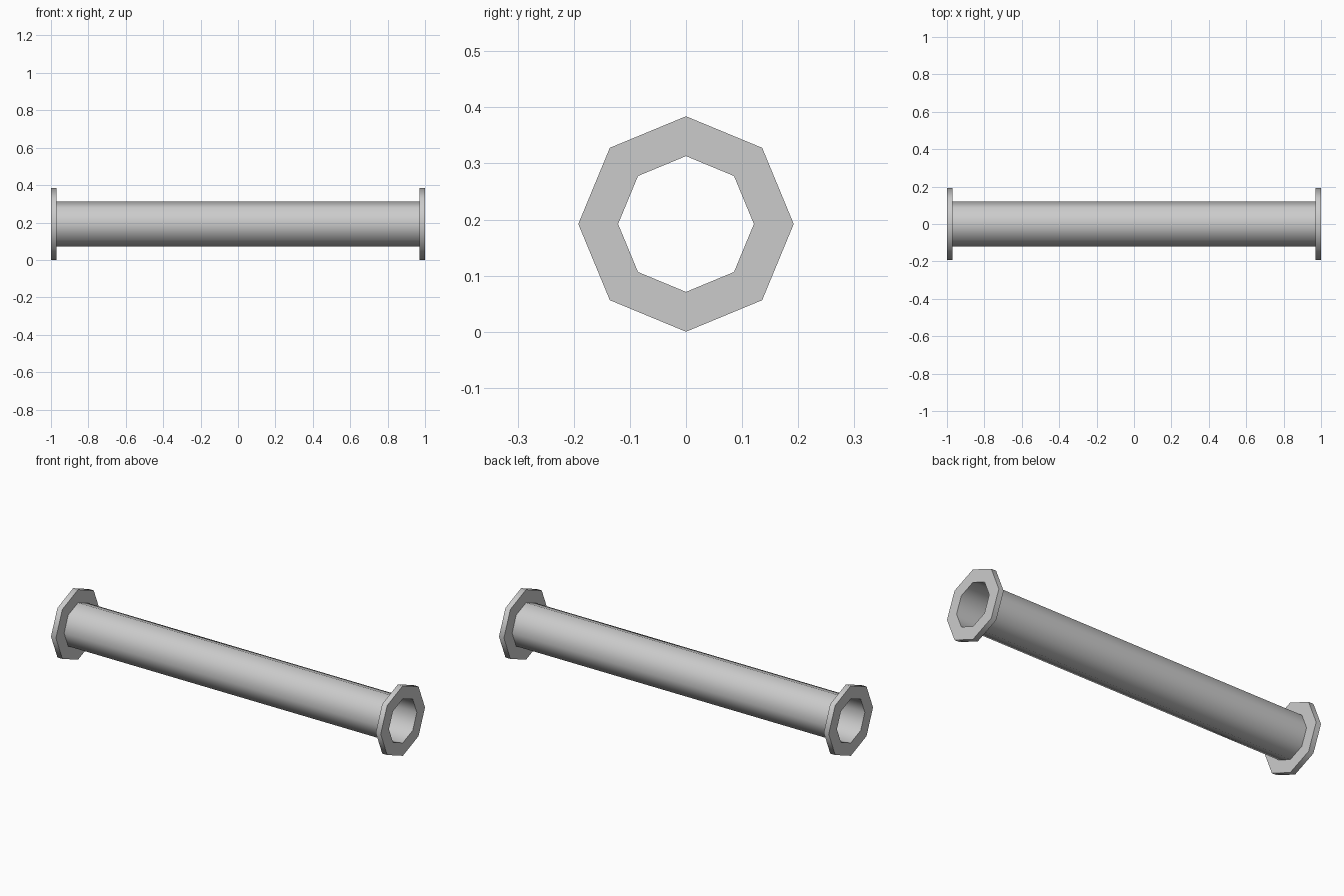
import bpy, bmesh, math

cube = bpy.data.objects.get("Cube")
if cube:
    bpy.data.objects.remove(cube, do_unlink=True)

SIDES = 8
BORE, RIM = 0.121, 0.192
HALF, THICK = 1.0, 0.03
AXIS_Z = RIM

grey = bpy.data.materials.new("light grey metal")
grey.use_nodes = True
colour = (0.6, 0.6, 0.6, 1)
grey.diffuse_color = colour
grey.node_tree.nodes["Principled BSDF"].inputs["Base Color"].default_value = colour


def lathe(name, profile):
    """Turn an open (x, radius) profile around the pipe axis."""
    bm = bmesh.new()
    rings = []
    for x, r in profile:
        angles = [math.tau * i / SIDES for i in range(SIDES)]
        rings.append([bm.verts.new((x, r * math.cos(a), r * math.sin(a))) for a in angles])
    for a, b in zip(rings, rings[1:]):
        for i in range(SIDES):
            j = (i + 1) % SIDES
            bm.faces.new((a[i], b[i], b[j], a[j])).smooth = True
    # Profiles run so that the faces point away from the metal
    bm.normal_update()
    if bm.faces[:][-1].normal.dot(bm.faces[:][-1].calc_center_median()) < 0:
        bmesh.ops.reverse_faces(bm, faces=bm.faces[:])
    mesh = bpy.data.meshes.new(name)
    bm.to_mesh(mesh)
    bm.free()
    mesh.materials.append(grey)
    obj = bpy.data.objects.new(name, mesh)
    obj.location.z = AXIS_Z
    bpy.context.collection.objects.link(obj)
    bpy.ops.object.select_all(action="DESELECT")
    obj.select_set(True)
    bpy.context.view_layer.objects.active = obj
    bpy.ops.object.shade_smooth_by_angle(angle=math.radians(50))


# Hollow thin-walled pipe
lathe("pipe", [(-HALF, BORE), (HALF, BORE)])

# Flange at each end: inner face, rim, outer face
for side, name in ((1, "left_flange"), (-1, "right_flange")):
    inner, outer = side * (HALF - THICK), side * HALF
    lathe(name, [(inner, BORE), (inner, RIM), (outer, RIM), (outer, BORE)])
